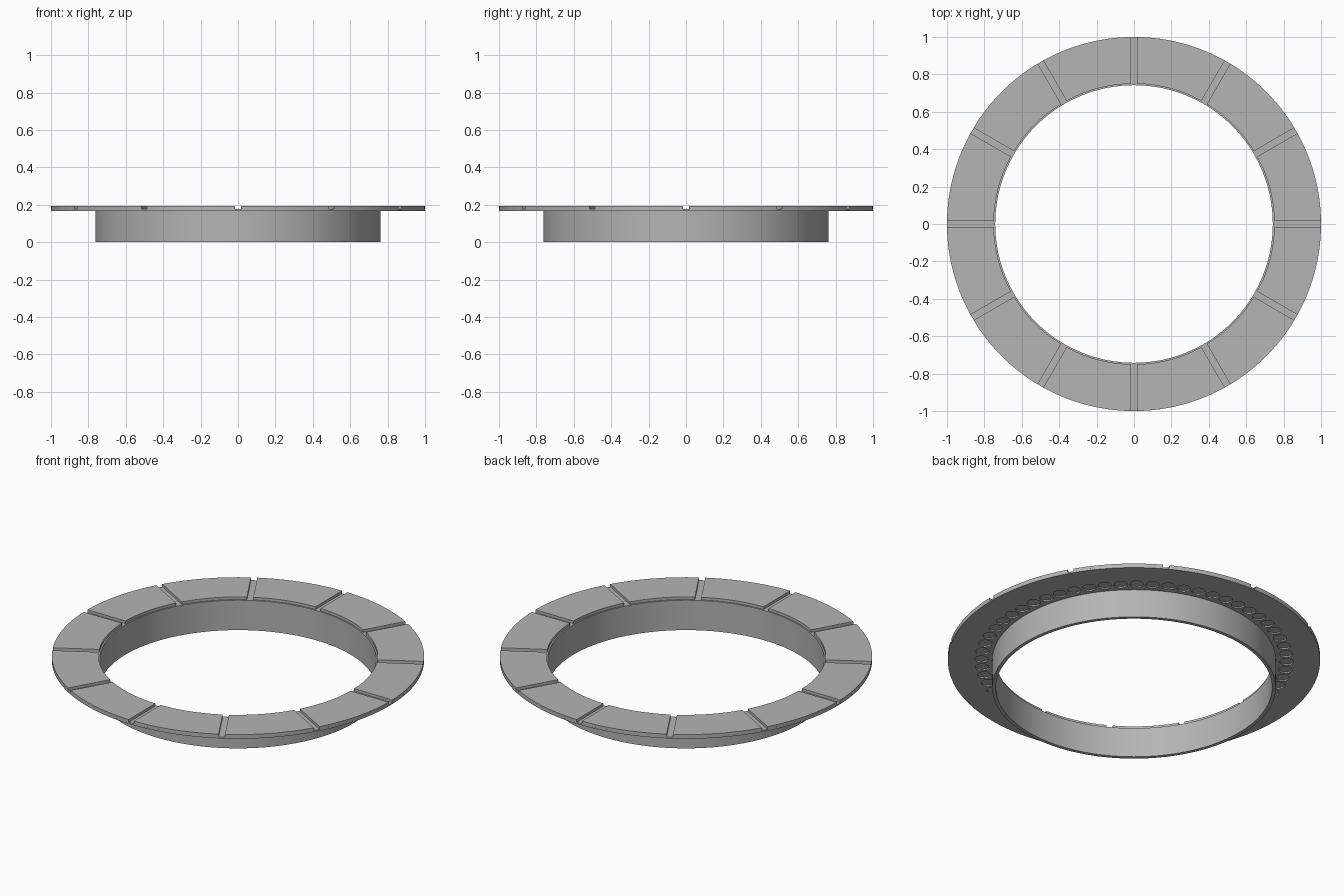
import bpy, bmesh
from math import sin, cos, asin, pi, radians
from mathutils import Matrix, Vector

cube = bpy.data.objects.get("Cube")
if cube:
    bpy.data.objects.remove(cube, do_unlink=True)

SEGMENTS = 180
Z_FLANGE, Z_GROOVE, Z_TOP = 0.168, 0.177, 0.193
R_BORE, R_TUBE, R_TILE, R_RIM = 0.742, 0.762, 0.75, 1.0
GROOVE_HALF = 0.017
TILES, DIMPLES = 12, 60

grey = bpy.data.materials.new("satin_grey")
grey.use_nodes = True
colour = (0.46, 0.46, 0.46, 1)
grey.diffuse_color = colour
grey.node_tree.nodes["Principled BSDF"].inputs["Base Color"].default_value = colour


def finish(bm, name):
    bmesh.ops.recalc_face_normals(bm, faces=bm.faces)
    mesh = bpy.data.meshes.new(name)
    bm.to_mesh(mesh)
    bm.free()
    mesh.materials.append(grey)
    obj = bpy.data.objects.new(name, mesh)
    bpy.context.collection.objects.link(obj)
    return obj


def smooth(obj):
    bpy.ops.object.select_all(action='DESELECT')
    obj.select_set(True)
    bpy.context.view_layer.objects.active = obj
    bpy.ops.object.shade_smooth_by_angle(angle=radians(30))


# Sleeve and flange: one revolved profile
bm = bmesh.new()
profile = [(R_BORE, 0), (R_TUBE, 0), (R_TUBE, Z_FLANGE), (R_RIM, Z_FLANGE),
           (R_RIM, Z_GROOVE), (R_BORE, Z_GROOVE)]
verts = [bm.verts.new((r, 0, z)) for r, z in profile]
edges = [bm.edges.new((verts[i - 1], verts[i])) for i in range(len(verts))]
bmesh.ops.spin(bm, geom=verts + edges, cent=(0, 0, 0), axis=(0, 0, 1),
               angle=2 * pi, steps=SEGMENTS, use_merge=True)
bmesh.ops.remove_doubles(bm, verts=bm.verts, dist=0.0001)
body = finish(bm, "flanged_sleeve")

# Round recesses under the flange
bm = bmesh.new()
for i in range(DIMPLES):
    angle = (i + 0.5) * 2 * pi / DIMPLES
    place = Matrix.Translation((0.82 * cos(angle), 0.82 * sin(angle), Z_FLANGE))
    bmesh.ops.create_cone(bm, cap_ends=True, segments=24, radius1=0.036,
                          radius2=0.036, depth=0.015, matrix=place)
cutter = finish(bm, "recess_cutter")
cutter.hide_render = True
cut = body.modifiers.new("recesses", 'BOOLEAN')
cut.operation = 'DIFFERENCE'
cut.solver = 'EXACT'
cut.object = cutter
bpy.context.view_layer.objects.active = body
bpy.ops.object.modifier_apply(modifier=cut.name)
bpy.data.objects.remove(cutter, do_unlink=True)
smooth(body)


# Raised face segments separated by parallel-sided radial grooves
def arc(radius, start, steps=15):
    a = start + asin(GROOVE_HALF / radius)
    b = start + 2 * pi / TILES - asin(GROOVE_HALF / radius)
    return [Vector((radius * cos(a + (b - a) * i / steps),
                    radius * sin(a + (b - a) * i / steps), Z_GROOVE))
            for i in range(steps + 1)]


for i in range(TILES):
    bm = bmesh.new()
    start = i * 2 * pi / TILES
    inner, outer = [[bm.verts.new(p) for p in arc(r, start)] for r in (R_TILE, R_RIM)]
    faces = [bm.faces.new((inner[j], outer[j], outer[j + 1], inner[j + 1]))
             for j in range(len(inner) - 1)]
    raised = bmesh.ops.extrude_face_region(bm, geom=faces, use_keep_orig=True)
    top = [v for v in raised["geom"] if isinstance(v, bmesh.types.BMVert)]
    bmesh.ops.translate(bm, verts=top, vec=(0, 0, Z_TOP - Z_GROOVE))
    smooth(finish(bm, f"face_segment_{i + 1}"))
